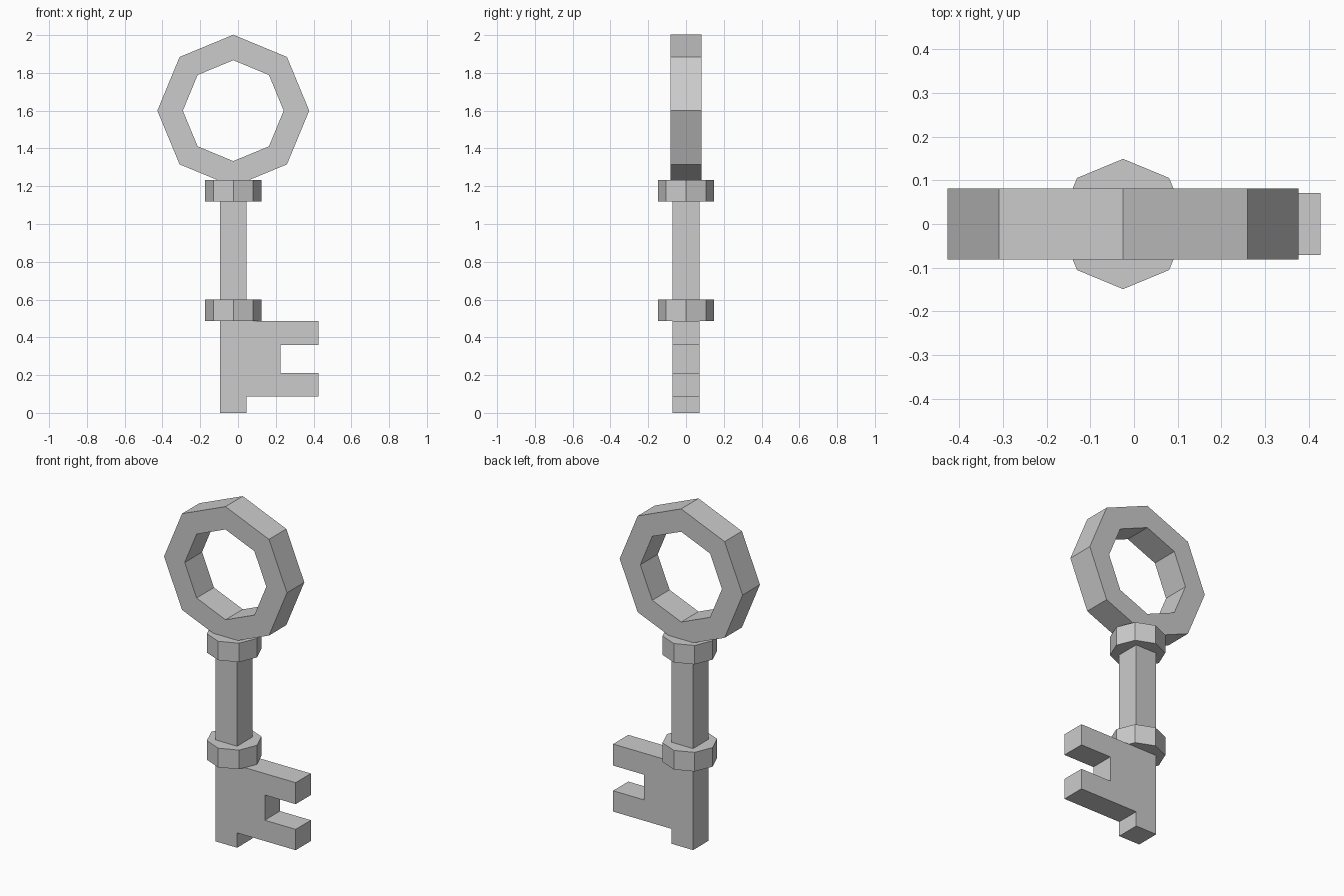
import bpy, bmesh
from math import cos, sin, pi

if "Cube" in bpy.data.objects:
    bpy.data.objects.remove(bpy.data.objects["Cube"])

CX = -0.025  # centre line of the key shaft


def finish(name, bm):
    bmesh.ops.recalc_face_normals(bm, faces=bm.faces)
    mesh = bpy.data.meshes.new(name)
    bm.to_mesh(mesh)
    bm.free()
    obj = bpy.data.objects.new(name, mesh)
    bpy.context.collection.objects.link(obj)
    return obj


def octagon(r):
    return [(r * cos(i * pi / 4), r * sin(i * pi / 4)) for i in range(8)]


def prism(name, points, offset):
    """Extrude a flat outline by the given offset vector."""
    bm = bmesh.new()
    face = bm.faces.new([bm.verts.new(p) for p in points])
    new = bmesh.ops.extrude_face_region(bm, geom=[face], use_keep_orig=True)["geom"]
    verts = [g for g in new if isinstance(g, bmesh.types.BMVert)]
    bmesh.ops.translate(bm, verts=verts, vec=offset)
    return finish(name, bm)


# Octagonal bow: rectangular section swept around the centre
bm = bmesh.new()
loops = []
for r, y in [(0.402, -0.081), (0.402, 0.081), (0.267, 0.081), (0.267, -0.081)]:
    loops.append([bm.verts.new((CX + a, y, 1.6 + b)) for a, b in octagon(r)])
for k in range(4):
    a, b = loops[k], loops[(k + 1) % 4]
    for i in range(8):
        j = (i + 1) % 8
        bm.faces.new((a[i], a[j], b[j], b[i]))
finish("bow_ring", bm)

# Octagonal collars
for name, z0, z1 in [("upper_collar", 1.12, 1.232), ("lower_collar", 0.487, 0.6)]:
    prism(name, [(CX + a, b, z0) for a, b in octagon(0.149)], (0, 0, z1 - z0))

# Square shaft with the two-toothed bit as one profile
outline = [(-0.096, 0), (0.044, 0), (0.044, 0.088), (0.427, 0.088),
           (0.427, 0.211), (0.225, 0.211), (0.225, 0.36), (0.427, 0.36),
           (0.427, 0.487), (0.044, 0.487), (0.044, 1.2), (-0.096, 1.2)]
prism("shaft_and_bit", [(x, -0.071, z) for x, z in outline], (0, 0.142, 0))
